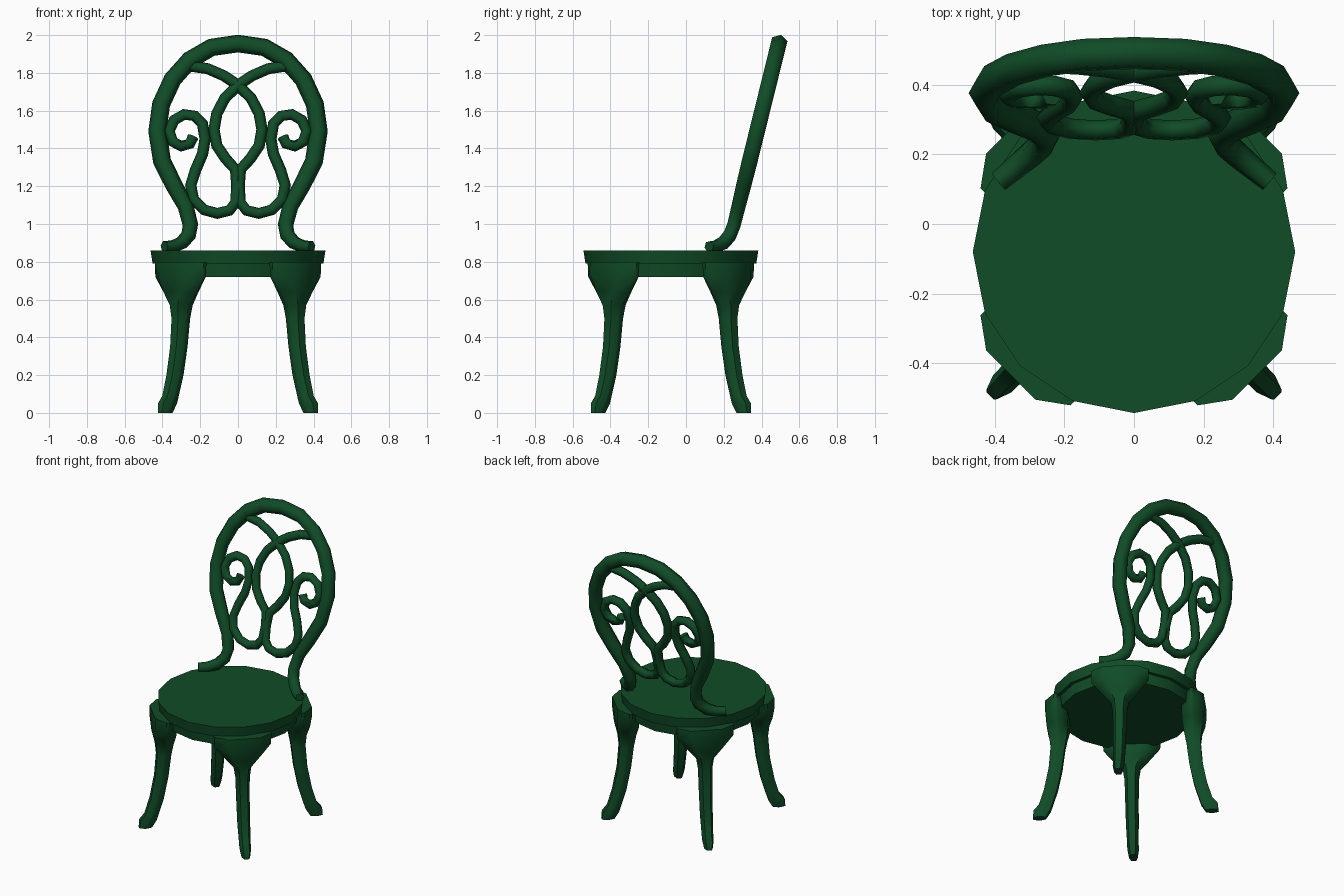
import bpy, bmesh, math
from mathutils import Vector

if "Cube" in bpy.data.objects:
    bpy.data.objects.remove(bpy.data.objects["Cube"])

green = bpy.data.materials.new("dark green")
green.diffuse_color = (0.005, 0.072, 0.02, 1)
green.use_nodes = True
green.node_tree.nodes["Principled BSDF"].inputs["Base Color"].default_value = green.diffuse_color

CY = -0.08                      # seat centre in y
SLOPE = 0.247                   # backward lean of the back
BACK_N = Vector((0, -1, SLOPE)).normalized()


def loft(name, rings, angle):
    """Skin a list of equal-length vertex rings and cap both ends."""
    bm = bmesh.new()
    vs = [[bm.verts.new(p) for p in ring] for ring in rings]
    n = len(vs[0])
    for a, b in zip(vs, vs[1:]):
        for i in range(n):
            j = (i + 1) % n
            bm.faces.new((a[i], a[j], b[j], b[i]))
    bm.faces.new(vs[0][::-1])
    bm.faces.new(vs[-1])
    bmesh.ops.recalc_face_normals(bm, faces=bm.faces[:])
    me = bpy.data.meshes.new(name)
    bm.to_mesh(me)
    bm.free()
    me.materials.append(green)
    ob = bpy.data.objects.new(name, me)
    bpy.context.collection.objects.link(ob)
    bpy.ops.object.select_all(action='DESELECT')
    ob.select_set(True)
    bpy.context.view_layer.objects.active = ob
    bpy.ops.object.shade_smooth_by_angle(angle=math.radians(angle))
    return ob


def tube(name, pts, radii, sides=6):
    """Sweep a polygon along a path, one corner lying in the back plane."""
    pts = [Vector(p) for p in pts]
    rings = []
    for i, p in enumerate(pts):
        t = (pts[min(i + 1, len(pts) - 1)] - pts[max(i - 1, 0)]).normalized()
        s = t.cross(BACK_N).normalized()
        b = s.cross(t)
        r = radii[i]
        rings.append([p + r * (math.cos(a) * s + math.sin(a) * b)
                      for a in (k * math.tau / sides for k in range(sides))])
    return loft(name, rings, 62)


def on_back(x, z):
    return (x, 0.255 + SLOPE * (z - 1.0), z)


def disc(name, levels):
    loft(name, [[(r * math.cos(k * math.tau / 16), CY + r * math.sin(k * math.tau / 16), z)
                 for k in range(16)] for z, r in levels], 30)


# Seat and the apron under it
disc("seat", [(0.79, 0.452), (0.86, 0.463)])
disc("seat_apron", [(0.72, 0.42), (0.795, 0.43)])

# Legs: height, distance from centre, radial half size, tangential half size
LEG = [(0, .545, .04, .027), (.05, .528, .052, .036), (.09, .505, .042, .036),
       (.2, .472, .042, .04), (.35, .443, .042, .042), (.5, .428, .045, .045),
       (.57, .425, .055, .056), (.64, .427, .068, .115), (.72, .43, .07, .178),
       (.795, .43, .07, .183)]
SECTION = [(1, .55), (.15, 1), (-.15, 1), (-1, .55),
           (-1, -.55), (-.15, -1), (.15, -1), (1, -.55)]
for name, deg in (("front_left_leg", 225), ("front_right_leg", 315),
                  ("back_right_leg", 45), ("back_left_leg", 135)):
    c, s = math.cos(math.radians(deg)), math.sin(math.radians(deg))
    rings = []
    for z, r, hr, hw in LEG:
        ring = []
        for u, v in SECTION:
            a, b = r + u * hr, v * hw
            ring.append((a * c - b * s, CY + a * s + b * c, z))
        rings.append(ring)
    loft(name, rings, 50)

# Back hoop: right half from the apex down, then the curled foot on the seat
half = [on_back(x, z) for x, z in
        [(.14, 1.935), (.253, 1.87), (.346, 1.766), (.407, 1.634), (.427, 1.49),
         (.402, 1.332), (.339, 1.205), (.277, 1.094), (.252, .995)]]
half += [(.262, .232, .94), (.298, .198, .90), (.343, .16, .882), (.39, .122, .88)]
rad = [.048] * 6 + [.046, .043, .041, .04, .037, .034, .031]
hoop = [(-x, y, z) for x, y, z in reversed(half)] + [on_back(0, 1.955)] + half
tube("back_hoop", hoop, rad[::-1] + [.048] + rad)

# Scrollwork: crossing arch, stem, lower loop and spiral, mirrored
SCROLL = [(.265, 1.838), (.16, 1.822), (.075, 1.785), (0, 1.735), (-.07, 1.665),
          (-.112, 1.585), (-.127, 1.5), (-.112, 1.415), (-.065, 1.345), (-.014, 1.29),
          (-.006, 1.2), (-.012, 1.115), (-.045, 1.072), (-.11, 1.056), (-.18, 1.075),
          (-.235, 1.13), (-.25, 1.205), (-.225, 1.285), (-.188, 1.37), (-.174, 1.45),
          (-.188, 1.53), (-.228, 1.572), (-.285, 1.58), (-.338, 1.55), (-.364, 1.492),
          (-.345, 1.435), (-.3, 1.412), (-.255, 1.425), (-.238, 1.462)]
for name, m in (("left_scroll", 1), ("right_scroll", -1)):
    tube(name, [on_back(m * x, z) for x, z in SCROLL], [.03] * len(SCROLL))
